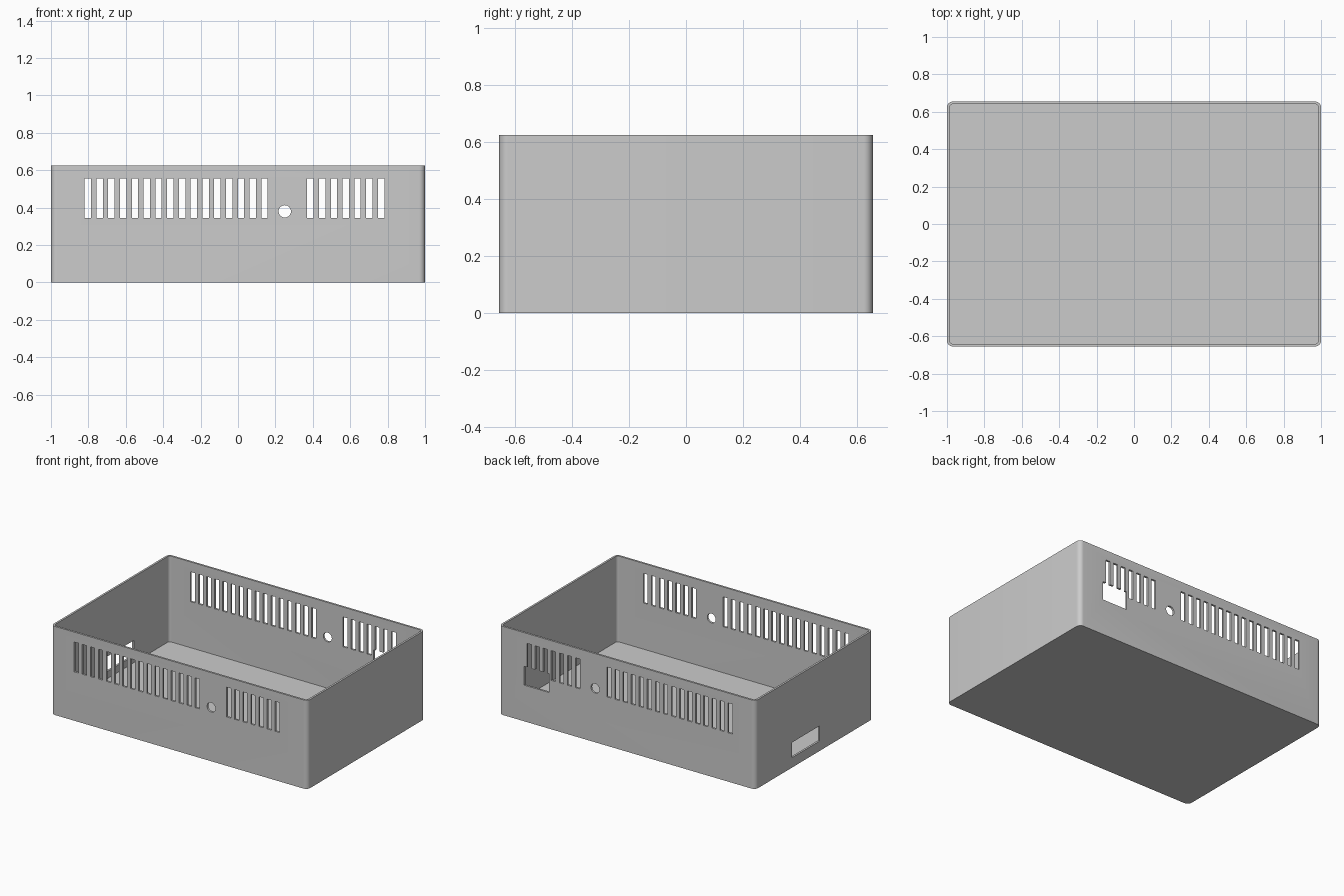
import bpy, bmesh, math
from mathutils import Matrix, Vector

if "Cube" in bpy.data.objects:
    bpy.data.objects.remove(bpy.data.objects["Cube"], do_unlink=True)

HALF_X, HALF_Y, HEIGHT = 1.0, 0.655, 0.625
WALL, FLOOR, RADIUS = 0.014, 0.02, 0.032
PITCH, SLOT_W = 0.063, 0.034

grey = bpy.data.materials.new("plain grey")
grey.use_nodes = True
grey.diffuse_color = (0.6, 0.6, 0.6, 1)
bsdf = next(n for n in grey.node_tree.nodes if n.type == 'BSDF_PRINCIPLED')
bsdf.inputs["Base Color"].default_value = (0.6, 0.6, 0.6, 1)


def make_object(name, bm):
    bmesh.ops.recalc_face_normals(bm, faces=bm.faces)
    mesh = bpy.data.meshes.new(name)
    bm.to_mesh(mesh)
    bm.free()
    mesh.materials.append(grey)
    obj = bpy.data.objects.new(name, mesh)
    bpy.context.collection.objects.link(obj)
    return obj


def rounded_prism(name, hx, hy, z0, z1, r, steps=8):
    """Upright box with rounded vertical corners."""
    bm = bmesh.new()
    ring = []
    for i, (sx, sy) in enumerate([(1, 1), (-1, 1), (-1, -1), (1, -1)]):
        for k in range(steps + 1):
            a = math.pi / 2 * (i + k / steps)
            ring.append(bm.verts.new((sx * (hx - r) + r * math.cos(a),
                                      sy * (hy - r) + r * math.sin(a), z0)))
    base = bm.faces.new(ring)
    top = bmesh.ops.extrude_face_region(bm, geom=[base])["geom"]
    bmesh.ops.translate(bm, vec=(0, 0, z1 - z0),
                        verts=[g for g in top if isinstance(g, bmesh.types.BMVert)])
    return make_object(name, bm)


def add_box(bm, low, high):
    low, high = Vector(low), Vector(high)
    place = Matrix.Translation((low + high) / 2) @ Matrix.Diagonal((*(high - low), 1))
    bmesh.ops.create_cube(bm, size=1, matrix=place)


def cut(target, cutter):
    mod = target.modifiers.new("cut", 'BOOLEAN')
    mod.operation, mod.solver, mod.object = 'DIFFERENCE', 'EXACT', cutter
    cutter.hide_render = True
    bpy.ops.object.select_all(action='DESELECT')
    bpy.context.view_layer.objects.active = target
    target.select_set(True)
    bpy.ops.object.modifier_apply(modifier=mod.name)
    bpy.data.objects.remove(cutter, do_unlink=True)


# Open tray with a thin wall and floor
case = rounded_prism("open_case", HALF_X, HALF_Y, 0, HEIGHT, RADIUS)
cut(case, rounded_prism("cavity_cutter", HALF_X - WALL, HALF_Y - WALL,
                        FLOOR, HEIGHT + 0.2, RADIUS - WALL))

# Vent slots and round hole, running through front and back walls
bm = bmesh.new()
for start, count in ((-0.82, 16), (0.37, 7)):
    for i in range(count):
        x = start + i * PITCH
        add_box(bm, (x, -0.8, 0.345), (x + SLOT_W, 0.8, 0.555))
bmesh.ops.create_cone(bm, cap_ends=True, segments=32, radius1=0.033, radius2=0.033, depth=1.6,
                      matrix=Matrix.Translation((0.25, 0, 0.38)) @ Matrix.Rotation(math.pi / 2, 4, 'X'))
cut(case, make_object("vent_cutter", bm))

# Connector opening in the back wall, and another in the -x side wall
for name, low, high in (
        ("back_port_cutter", (0.61, 0.6, 0.255), (0.805, 0.8, 0.387)),
        ("side_port_cutter", (-1.2, -0.06, 0.07), (-0.95, 0.247, 0.177))):
    bm = bmesh.new()
    add_box(bm, low, high)
    cut(case, make_object(name, bm))

bpy.context.view_layer.objects.active = case
case.select_set(True)
bpy.ops.object.shade_smooth_by_angle(angle=math.radians(30))
